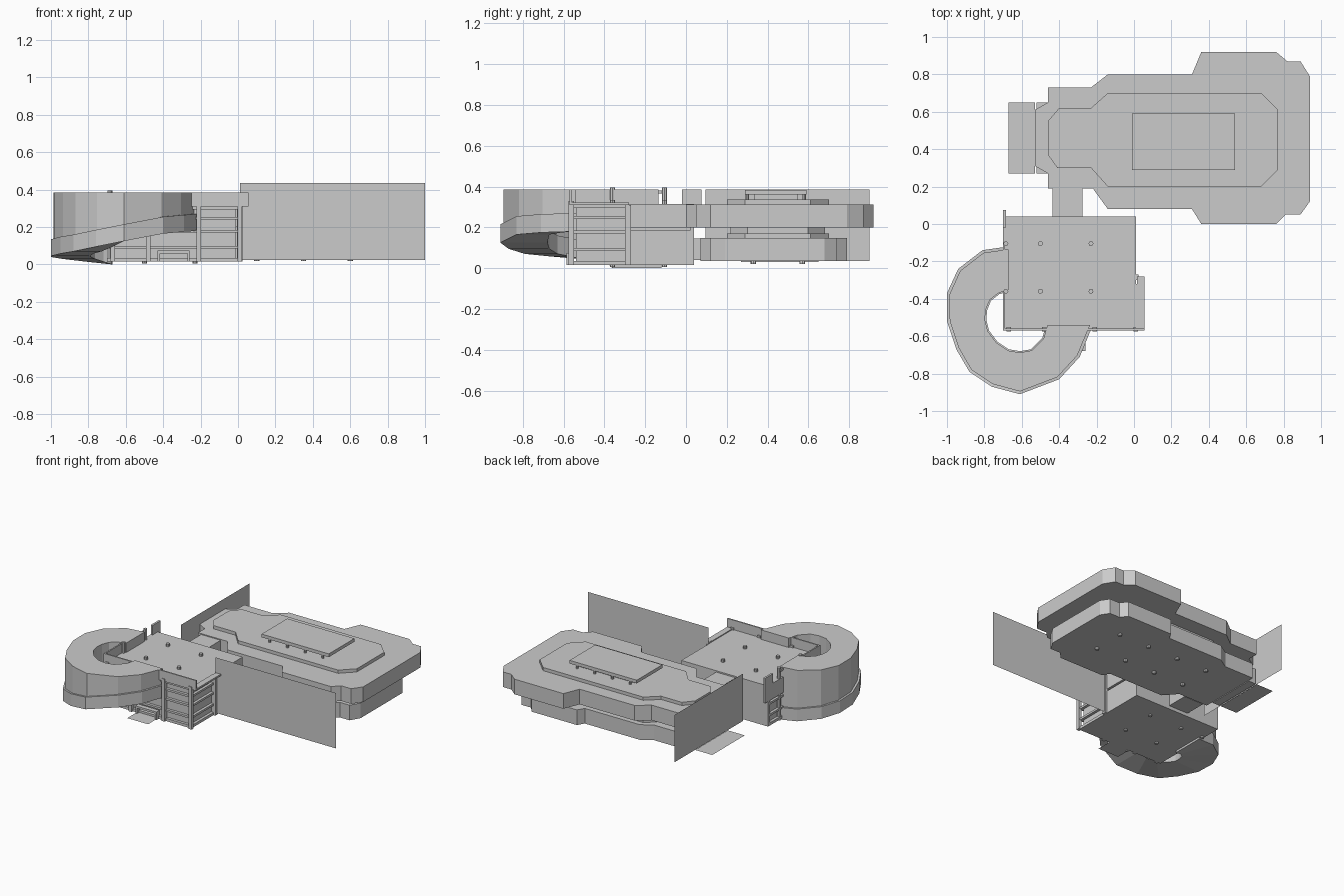
import bpy, bmesh
from mathutils import Vector

if "Cube" in bpy.data.objects:
    bpy.data.objects.remove(bpy.data.objects["Cube"])


def make(name, verts, faces):
    me = bpy.data.meshes.new(name)
    bm = bmesh.new()
    vs = [bm.verts.new(v) for v in verts]
    for f in faces:
        bm.faces.new([vs[i] for i in f])
    if len(faces) > 1:
        bmesh.ops.recalc_face_normals(bm, faces=bm.faces[:])
    bm.to_mesh(me)
    bm.free()
    ob = bpy.data.objects.new(name, me)
    bpy.context.collection.objects.link(ob)
    return ob


def prism(name, outline, z0, z1):
    n = len(outline)
    verts = [(x, y, z) for z in (z0, z1) for x, y in outline]
    faces = [tuple(range(n))[::-1], tuple(range(n, 2 * n))]
    faces += [(i, (i + 1) % n, n + (i + 1) % n, n + i) for i in range(n)]
    return make(name, verts, faces)


def box(name, x0, x1, y0, y1, z0, z1):
    return prism(name, [(x0, y0), (x1, y0), (x1, y1), (x0, y1)], z0, z1)


def panel(name, *corners):
    return make(name, corners, [(0, 1, 2, 3)])


def column(name, x, y, r, z0, z1):
    bpy.ops.mesh.primitive_cylinder_add(vertices=8, radius=r, depth=z1 - z0,
                                        location=(x, y, (z0 + z1) / 2))
    bpy.context.object.name = name


def sweep(name, rings):
    n = len(rings)
    verts = [p for ring in rings for p in ring]
    faces = [(0, 1, 2, 3), tuple(4 * (n - 1) + k for k in (3, 2, 1, 0))]
    for i in range(n - 1):
        for k in range(4):
            a, b = 4 * i + k, 4 * i + (k + 1) % 4
            faces.append((a, b, b + 4, a + 4))
    return make(name, verts, faces)


# Curved ramp: outer point, inner point, underside height
ramp = [(-.67, -.12, -.67, -.36, .0), (-.81, -.14, -.72, -.375, .015),
        (-.94, -.24, -.765, -.41, .03), (-1, -.37, -.785, -.46, .04),
        (-1, -.52, -.79, -.51, .045), (-.95, -.67, -.775, -.57, .058),
        (-.88, -.79, -.73, -.63, .07), (-.76, -.87, -.67, -.67, .095),
        (-.61, -.91, -.61, -.68, .125), (-.4, -.83, -.55, -.67, .165),
        (-.29, -.71, -.49, -.61, .175), (-.22, -.54, -.47, -.54, .18)]
skirt, body = [], []
for ox, oy, ix, iy, z in ramp:
    o, i = Vector((ox, oy)), Vector((ix, iy))
    d = (i - o).normalized() * .015
    skirt.append([(*o, z), (*i, z), (*i, z + .09), (*o, z + .09)])
    o, i = o + d, i - d * .5
    body.append([(*o, z + .05), (*i, z + .05), (*i, .385), (*o, .385)])
sweep("ramp_parapet", skirt)
sweep("ramp_enclosure", body)

# Annex block: recessed storeys, slabs and roof
X0, X1, Y0, Y1 = -.7, .01, -.56, .04
box("annex_core", X0 + .02, X1 - .02, Y0 + .02, Y1 - .01, .02, .31)
for i, (z0, z1) in enumerate([(.015, .035), (.085, .1), (.17, .185), (.24, .255), (.295, .315)]):
    box(f"annex_slab_{i}", X0, X1, Y0, Y1, z0, z1)
box("annex_right_wall_lower", X1 - .02, X1, -.28, Y1, .03, .175)
box("annex_right_wall_upper", X1 - .02, X1, -.28, Y1, .2, .31)
box("annex_back_wall", X0, X1, Y1 - .02, Y1, .03, .31)
box("annex_left_wall", X0, X0 + .02, Y0, Y1, .2, .31)

# Roof parapets and side canopy
box("front_parapet", X0, .055, -.57, -.56, .31, .385)
box("left_parapet", X0, X0 + .01, Y0, -.37, .31, .385)
box("left_rail", X0, X0 + .01, -.37, -.1, .365, .38)
box("left_end_panel", X0, X0 + .015, -.02, .075, .2, .385)
box("side_canopy", X1, .055, -.56, -.32, .31, .322)
box("side_canopy_tip", .015, .055, -.32, -.28, .31, .322)

# Columns
for x in (-.67, -.48, -.21, .01):
    box("front_post", x - .012, x + .012, -.575, -.55, .015, .33)
box("side_post", X1 - .015, X1 + .015, -.3, -.27, .015, .31)
for x in (-.685, -.5, -.23):
    for y in (-.36, -.105):
        column("annex_column", x, y, .013, .005, .395 if x < -.6 else .335)

# Front entrance
box("front_door_header", -.43, -.26, -.585, -.55, .06, .075)
for x in (-.43, -.27):
    box("front_door_jamb", x, x + .012, -.585, -.55, .015, .075)
panel("front_door_mat", (-.43, -.68, .02), (-.26, -.68, .02), (-.26, -.56, .02), (-.43, -.56, .02))

# Bridges between annex and main building
for z in (.2, .04):
    box("bridge", -.435, -.275, .03, .2, z, z + .105)

# Main building storeys
upper = [(-.46, .19), (-.22, .19), (-.14, .08), (.31, .08), (.36, 0), (.76, 0),
         (.81, .05), (.89, .05), (.94, .12), (.94, .79), (.89, .87), (.82, .87),
         (.76, .92), (.36, .92), (.31, .8), (-.14, .8), (-.23, .73), (-.46, .73)]
lower = [(-.46, .21), (-.22, .21), (-.14, .12), (.31, .12), (.34, .07), (.7, .07),
         (.75, .12), (.83, .12), (.87, .19), (.87, .68), (.83, .74), (.75, .74),
         (.71, .79), (.34, .79), (.31, .74), (-.14, .74), (-.22, .69), (-.46, .69)]
tier = [(-.46, .37), (-.41, .3), (-.23, .3), (-.14, .2), (.68, .2), (.77, .29),
        (.77, .61), (.68, .7), (-.14, .7), (-.23, .62), (-.4, .62), (-.46, .55)]
prism("lower_storey", lower, .035, .147)
prism("lower_tier", tier, .147, .17)
prism("storey_core", [(.16 + (x - .16) * .93, .45 + (y - .45) * .93) for x, y in tier], .17, .2)
prism("upper_storey", upper, .2, .312)
prism("upper_tier", tier, .312, .336)

# Raised skylight roof on short posts
box("skylight_core", .03, .5, .335, .55, .336, .365)
box("skylight_roof", -.01, .54, .29, .59, .36, .384)
for i in range(4):
    for y in (.3, .58):
        column("skylight_post", .05 + i * .145, y, .009, .336, .362)

# Foundation stubs
for x in (-.15, .1, .35, .6):
    for y in (.33, .57):
        column("foundation_stub", x, y, .014, .02, .04)

# End entrance: vestibule, canopy and mat
box("vestibule", -.52, -.46, .27, .65, .03, .145)
prism("entrance_canopy", [(-.53, .31), (-.46, .27), (-.46, .65), (-.53, .61)], .2, .31)
panel("end_door_mat", (-.67, .27, .03), (-.53, .27, .03), (-.53, .65, .03), (-.67, .65, .03))

# Free standing thin screens
panel("end_screen", (-.535, .9, .035), (-.535, .095, .035), (-.535, .095, .385), (-.535, .9, .385))
panel("side_screen", (.01, -.28, .025), (1, -.28, .025), (1, -.28, .435), (.01, -.28, .435))
